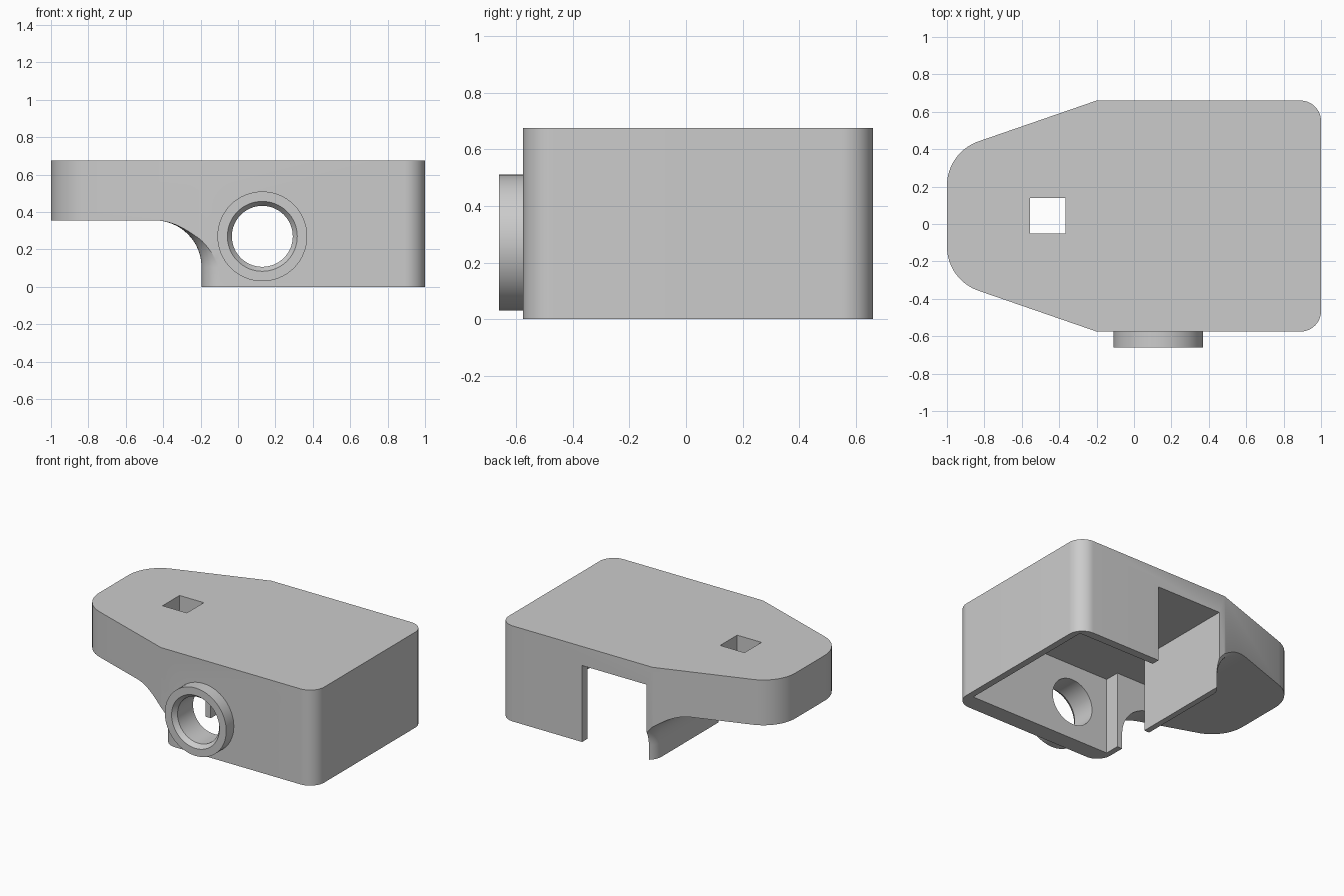
import bpy, bmesh, math
from mathutils import Vector

if "Cube" in bpy.data.objects:
    bpy.data.objects.remove(bpy.data.objects["Cube"])

YC = 0.0425            # centre line of the housing
HALF = 0.6175          # half depth of the housing
TOP, ARM_Z, R_FIL = 0.675, 0.355, 0.25
CEIL = 0.54

grey = bpy.data.materials.new("plain_grey")
grey.diffuse_color = (0.6, 0.6, 0.6, 1)
grey.use_nodes = True
grey.node_tree.nodes["Principled BSDF"].inputs["Base Color"].default_value = grey.diffuse_color


def rounded(corners, n=16):
    """Closed outline from (x, y, radius) corners, with arcs at the corners."""
    out = []
    for i, (x, y, r) in enumerate(corners):
        p = Vector((x, y))
        if r == 0:
            out.append((x, y))
            continue
        a = (Vector(corners[i - 1][:2]) - p).normalized()
        b = (Vector(corners[(i + 1) % len(corners)][:2]) - p).normalized()
        half = a.angle(b) / 2
        c = p + (a + b).normalized() * r / math.sin(half)
        t = r / math.tan(half)
        s, e = p + a * t - c, p + b * t - c
        a0 = math.atan2(s.y, s.x)
        da = (math.atan2(e.y, e.x) - a0 + math.pi) % (2 * math.pi) - math.pi
        out += [(c.x + r * math.cos(a0 + da * k / n),
                 c.y + r * math.sin(a0 + da * k / n)) for k in range(n + 1)]
    return out


def loft(name, rings):
    """Solid through matching rings of 3D points, capped at both ends."""
    bm = bmesh.new()
    vs = [[bm.verts.new(p) for p in ring] for ring in rings]
    n = len(vs[0])
    for lo, hi in zip(vs, vs[1:]):
        for i in range(n):
            j = (i + 1) % n
            bm.faces.new((lo[i], lo[j], hi[j], hi[i]))
    bm.faces.new(vs[0][::-1])
    bm.faces.new(vs[-1])
    bmesh.ops.recalc_face_normals(bm, faces=bm.faces)
    me = bpy.data.meshes.new(name)
    bm.to_mesh(me)
    bm.free()
    me.materials.append(grey)
    ob = bpy.data.objects.new(name, me)
    bpy.context.collection.objects.link(ob)
    return ob


def box(name, x0, x1, y0, y1, z0, z1):
    pts = [(x0, y0), (x1, y0), (x1, y1), (x0, y1)]
    return loft(name, [[(x, y, z) for x, y in pts] for z in (z0, z1)])


def turned(name, profile, n=64):
    """Round part along y on the port axis, from (y, radius) pairs."""
    ang = [2 * math.pi * k / n for k in range(n)]
    return loft(name, [[(0.13 + r * math.cos(a), y, 0.27 + r * math.sin(a))
                        for a in ang] for y, r in profile])


def combine(target, tool, op):
    m = target.modifiers.new(op.lower(), 'BOOLEAN')
    m.operation, m.solver, m.object = op, 'EXACT', tool
    bpy.context.view_layer.objects.active = target
    bpy.ops.object.modifier_apply(modifier=m.name)
    bpy.data.objects.remove(tool)


# Housing: tapered plan outline, full height
plan = rounded([(1, YC - HALF, 0.11), (1, YC + HALF, 0.11),
                (-0.2, YC + HALF, 0), (-1, YC + 0.341, 0.25),
                (-1, YC - 0.341, 0.25), (-0.2, YC - HALF, 0)])
housing = loft("housing", [[(x, y, z) for x, y in plan] for z in (0, TOP)])

# Lower box shape that flares out in a fillet under the arm
levels = [(-0.1, 0), (ARM_Z - R_FIL, 0)]
for k in range(1, 17):
    t = math.pi / 2 * k / 16
    levels.append((ARM_Z - R_FIL + R_FIL * math.sin(t), R_FIL * (1 - math.cos(t))))
rings = []
for z, d in levels:
    h = HALF + 0.001 + d
    ring = rounded([(1.5, YC - h, 0), (1.5, YC + h, 0),
                    (-0.195 - d, YC + h, 0.11 + d),
                    (-0.195 - d, YC - h, 0.11 + d)])
    rings.append([(x, y, z) for x, y in ring])
# Above the fillet the arm keeps its full length
wide = [(1.5, -1), (1.5, 1), (-1.5, 1), (-1.5, -1)]
flare = loft("flare", rings)
under = box("under_arm", -1.5, 0.3, -1.5, 1.5, -0.05, ARM_Z)
combine(under, flare, 'DIFFERENCE')
combine(housing, under, 'DIFFERENCE')

# Front port boss
combine(housing, turned("port_boss", [(-0.66, 0.24), (-0.5, 0.24)]), 'UNION')

# Open cavity, rear slot, side gap, square hole in the arm, port bore
combine(housing, box("cavity", -0.155, 0.953, -0.455, 0.602, -0.1, CEIL), 'DIFFERENCE')
combine(housing, box("rear_slot", -0.155, 0.35, 0.5, 0.8, -0.1, CEIL), 'DIFFERENCE')
combine(housing, box("side_gap", -0.45, -0.1, -0.35, -0.083, -0.1, CEIL), 'DIFFERENCE')
combine(housing, box("square_hole", -0.555, -0.365, -0.05, 0.14, 0.2, 0.8), 'DIFFERENCE')
combine(housing, turned("bore", [(-0.7, 0.217), (-0.66, 0.187), (-0.628, 0.163),
                                 (-0.3, 0.163)]), 'DIFFERENCE')

# Smooth rounds with crisp edges
bpy.ops.object.select_all(action='DESELECT')
housing.select_set(True)
bpy.context.view_layer.objects.active = housing
bpy.ops.object.shade_smooth_by_angle(angle=math.radians(25))
